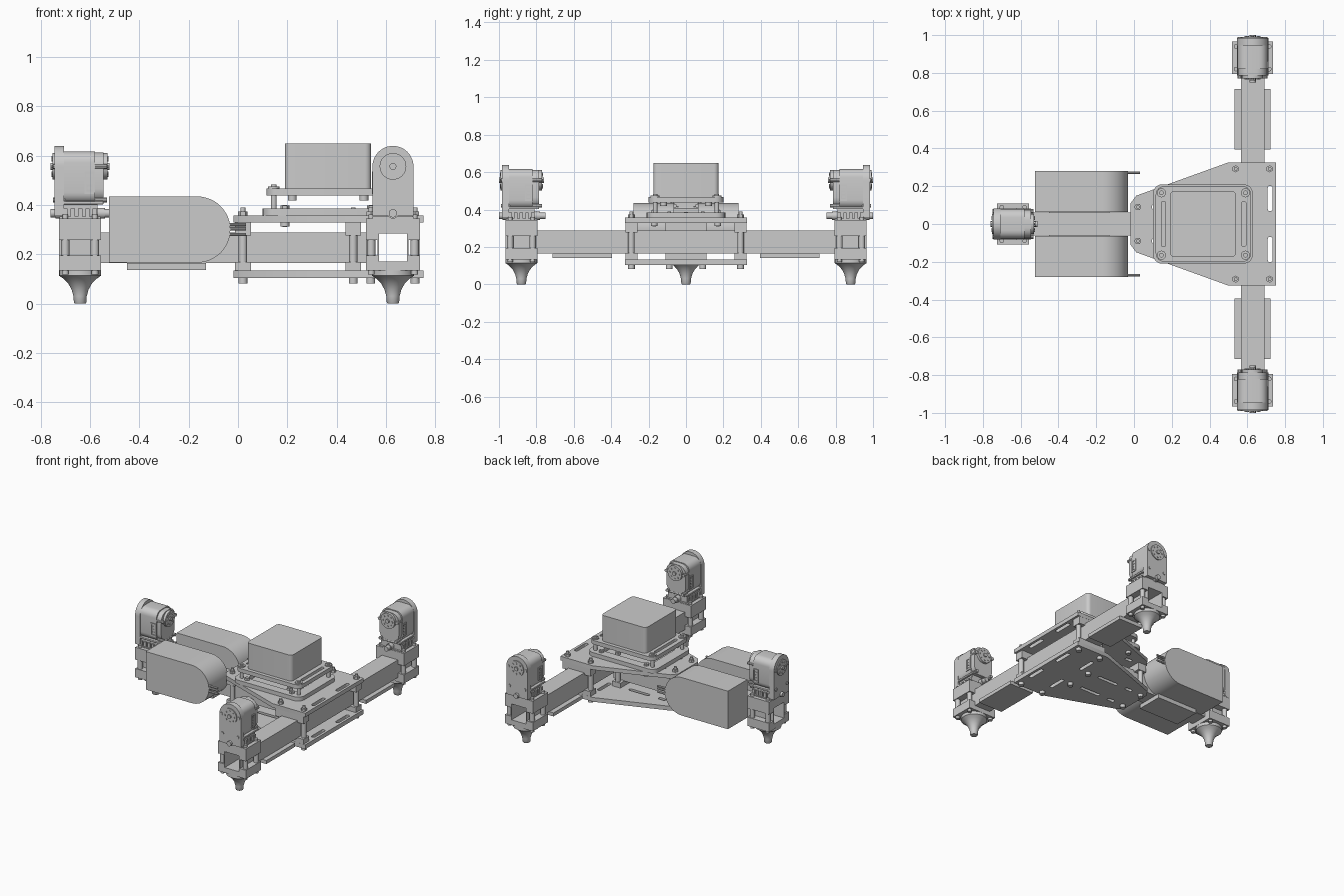
import bpy, bmesh
from math import pi, cos, sin, radians
from mathutils import Matrix, Vector

if "Cube" in bpy.data.objects:
    bpy.data.objects.remove(bpy.data.objects["Cube"])

I = Matrix.Identity(4)
ALONG_X = Matrix(((0, 0, 1, 0), (1, 0, 0, 0), (0, 1, 0, 0), (0, 0, 0, 1)))   # profile in (y, z)
ALONG_Y = Matrix(((1, 0, 0, 0), (0, 0, -1, 0), (0, 1, 0, 0), (0, 0, 0, 1)))  # profile in (x, z)


def finish(name, bm, M=I, bevel=0):
    bmesh.ops.remove_doubles(bm, verts=bm.verts, dist=1e-5)
    bmesh.ops.recalc_face_normals(bm, faces=bm.faces)
    me = bpy.data.meshes.new(name)
    bm.to_mesh(me)
    bm.free()
    me.transform(M)
    me.shade_smooth()
    me.set_sharp_from_angle(angle=radians(35))
    ob = bpy.data.objects.new(name, me)
    bpy.context.collection.objects.link(ob)
    if bevel:
        m = ob.modifiers.new("bevel", 'BEVEL')
        m.width, m.segments = bevel, 3
    return ob


def box(name, x, y, z, M=I, bevel=0):
    bm = bmesh.new()
    lo, hi = Vector((x[0], y[0], z[0])), Vector((x[1], y[1], z[1]))
    bmesh.ops.create_cube(bm, size=1, matrix=Matrix.Translation((lo + hi) / 2) @ Matrix.Diagonal((*(hi - lo), 1)))
    return finish(name, bm, M, bevel)


def lathe(name, prof, M=I, n=24):
    """Spin (radius, height) points about local z."""
    bm = bmesh.new()
    rings = [[bm.verts.new((r * cos(2 * pi * i / n), r * sin(2 * pi * i / n), z)) for i in range(n)] for r, z in prof]
    for a, b in zip(rings, rings[1:]):
        for i in range(n):
            bm.faces.new((a[i], a[(i + 1) % n], b[(i + 1) % n], b[i]))
    bm.faces.new(rings[0])
    bm.faces.new(rings[-1])
    return finish(name, bm, M)


def rod(name, p, r, h0, h1, M=I, axis=I, n=16):
    """Cylinder through point p from h0 to h1 along the chosen axis."""
    return lathe(name, [(r, h0), (r, h1)], M @ Matrix.Translation(p) @ axis, n)


def slab(name, loops, h0, h1, M=I):
    """Flat outline with holes, extruded from h0 to h1."""
    cu = bpy.data.curves.new(name, 'CURVE')
    cu.dimensions, cu.fill_mode, cu.extrude = '2D', 'BOTH', (h1 - h0) / 2
    for pts in loops:
        s = cu.splines.new('POLY')
        s.points.add(len(pts) - 1)
        for p, c in zip(s.points, pts):
            p.co = (c[0], c[1], 0, 1)
        s.use_cyclic_u = True
    tmp = bpy.data.objects.new("tmp", cu)
    bpy.context.collection.objects.link(tmp)
    dg = bpy.context.evaluated_depsgraph_get()
    me = bpy.data.meshes.new_from_object(tmp.evaluated_get(dg))
    bm = bmesh.new()
    bm.from_mesh(me)
    bpy.data.objects.remove(tmp)
    bpy.data.meshes.remove(me)
    return finish(name, bm, M @ Matrix.Translation((0, 0, (h0 + h1) / 2)))


def rrect(x0, x1, y0, y1, r=0, n=6):
    if not r:
        return [(x0, y0), (x1, y0), (x1, y1), (x0, y1)]
    corners = [(x1 - r, y1 - r, 0), (x0 + r, y1 - r, 1), (x0 + r, y0 + r, 2), (x1 - r, y0 + r, 3)]
    return [(cx + r * cos((q + i / n) * pi / 2), cy + r * sin((q + i / n) * pi / 2))
            for cx, cy, q in corners for i in range(n + 1)]


def arch(w, z0, zc):
    """Flat base with a semicircular top."""
    return [(-w, z0), (w, z0)] + [(w * cos(pi * i / 24), zc + w * sin(pi * i / 24)) for i in range(25)]


TZ, TH = 0.227, 0.062           # tube centre height and half width


def clamp(M, half, bot, top, lo, hi):
    """Split tube clamp: two U-shaped halves joined by posts."""
    a, w = TZ - TH, 0.109
    slab("clamp_upper", [[(-w, hi), (-TH, hi), (-TH, TZ + TH), (TH, TZ + TH), (TH, hi), (w, hi), (w, top), (-w, top)]],
         -half, half, M @ ALONG_X)
    slab("clamp_lower", [[(-w, bot), (w, bot), (w, lo), (TH, lo), (TH, a), (-TH, a), (-TH, lo), (-w, lo)]],
         -half, half, M @ ALONG_X)


def place(x, y, deg):
    return Matrix.Translation((x, y, 0)) @ Matrix.Rotation(radians(deg), 4, 'Z')


# square hollow tubes
for nm, h0, h1, M in (("long_tube", -0.965, 0.965, place(0.628, 0, 90)), ("centre_tube", -0.725, 0.52, I)):
    slab(nm, [rrect(-TH, TH, TZ - TH, TZ + TH), rrect(-0.056, 0.056, TZ - 0.056, TZ + 0.056)], h0, h1, M @ ALONG_X)

# body plates with slots
half = [(-0.018, 0.11), (0.012, 0.15), (0.497, 0.325), (0.752, 0.325)]
outline = [(x, -y) for x, y in half] + half[::-1]
slots = []
for s in (-1, 1):
    slots += [rrect(0.708, 0.734, s * 0.135 - 0.067, s * 0.135 + 0.067, 0.012),
              rrect(0.095, 0.15, s * 0.09 - 0.012, s * 0.09 + 0.012, 0.011)]
low_slots = slots + [rrect(0.22, 0.38, s * 0.09 - 0.012, s * 0.09 + 0.012, 0.011) for s in (-1, 1)]
low_slots += [rrect(0.52, 0.545, s * 0.15 - 0.065, s * 0.15 + 0.065, 0.012) for s in (-1, 1)]
slab("top_plate", [outline] + slots, 0.329, 0.357)
slab("bottom_plate", [outline] + low_slots, 0.104, 0.134)

# body clamps and their through bolts
for x, y, deg in ((0.02, 0, 0), (0.467, 0, 0), (0.628, -0.292, 90), (0.628, 0.292, 90)):
    M = place(x, y, deg)
    clamp(M, 0.032, 0.134, 0.329, 0.168, 0.276)
    for v in (-0.09, 0.09):
        rod("clamp_post", (0, v, 0), 0.017, 0.16, 0.285, M)
        rod("bolt_head", (0, v, 0), 0.018, 0.082, 0.104, M)
        rod("bolt_nut", (0, v, 0), 0.019, 0.357, 0.374, M, n=6)
        rod("bolt_tip", (0, v, 0), 0.010, 0.374, 0.39, M)

# instrument platform and box
slab("platform_ring", [rrect(0.10, 0.63, -0.21, 0.21, 0.05), rrect(0.175, 0.555, -0.15, 0.15, 0.04)], 0.357, 0.385)
up = [rrect(0.115, 0.62, -0.2, 0.2, 0.045), rrect(0.145, 0.168, -0.12, 0.12, 0.011), rrect(0.57, 0.593, -0.12, 0.12, 0.011)]
slab("platform_plate", up, 0.438, 0.466)
box_ob = slab("instrument_box", [rrect(0.19, 0.54, -0.175, 0.175, 0.025)], 0.466, 0.648)
for x in (0.145, 0.59):
    for y in (-0.165, 0.165):
        rod("lug_washer", (x, y, 0), 0.024, 0.466, 0.474)
        rod("lug_screw", (x, y, 0), 0.012, 0.385, 0.482)
for x in (0.22, 0.51):
    for y in (-0.12, 0.12):
        rod("platform_foot", (x, y, 0), 0.018, 0.418, 0.438)
for x in (0.19, 0.54):
    for y in (-0.17, 0.17):
        rod("platform_bolt", (x, y, 0), 0.009, 0.31, 0.40)
        rod("platform_nut", (x, y, 0), 0.018, 0.385, 0.398, n=6)
        rod("platform_bolt_head", (x, y, 0), 0.018, 0.312, 0.329)

# battery packs with terminal prongs
r = 0.134
pack = [(-0.523, 0.30 + r), (-0.523, 0.30 - r)] + [
    (-0.165 + r * cos(a), 0.30 + r * sin(a)) for a in [(-0.5 + i / 24) * pi for i in range(25)]]
for s in (-1, 1):
    slab("battery_pack", [pack], -0.108, 0.108, Matrix.Translation((0, s * 0.172, 0)) @ ALONG_Y)
    for z in (0.28, 0.303, 0.32):
        rod("terminal_prong", (0, s * 0.271, z), 0.007, -0.05, 0.032, axis=ALONG_X, n=10)

# trays under the tubes, cover on the centre tube
box("centre_tray", (-0.45, -0.13), (-0.095, 0.095), (0.136, 0.165))
for s in (-1, 1):
    box("arm_tray", (0.532, 0.722), sorted((s * 0.395, s * 0.715)), (0.14, 0.165))
box("tube_cover", (-0.4, -0.24), (-0.045, 0.045), (0.286, 0.293))

# three legs: local x points outward along the tube
for x, y, deg in ((0.628, -0.88, -90), (0.628, 0.88, 90), (-0.64, 0, 180)):
    M = place(x, y, deg)
    clamp(M, 0.085, 0.134, 0.345, 0.195, 0.258)
    for u in (-0.06, 0.06):
        for v in (-0.088, 0.088):
            rod("leg_post", (u, v, 0), 0.017, 0.18, 0.27, M)
            rod("leg_bolt_head", (u, v, 0), 0.014, 0.118, 0.134, M)
            rod("leg_bolt_tip", (u, v, 0), 0.012, 0.345, 0.36, M)
    lathe("foot", [(0.022, 0), (0.025, 0.004), (0.027, 0.03), (0.034, 0.056), (0.047, 0.08), (0.066, 0.1),
                   (0.085, 0.113), (0.085, 0.134)], M, 32)
    # hinge bracket
    box("hinge_base", (-0.083, 0.083), (-0.083, 0.083), (0.345, 0.352), M)
    box("hinge_block", (-0.07, 0.07), (-0.07, 0.07), (0.352, 0.41), M)
    for u in (-0.06, -0.03, 0, 0.03, 0.06):
        for s in (-1, 1):
            box("hinge_rib", (u - 0.009, u + 0.009), sorted((s * 0.065, s * 0.08)), (0.35, 0.385), M)
    rod("hinge_pin", (0, 0, 0.366), 0.017, -0.13, 0.12, M, ALONG_X)
    for s in (-1, 1):
        rod("hinge_washer", (0, 0, 0.366), 0.022, *sorted((s * 0.07, s * 0.1)), M, ALONG_X)
    # motor housing in layers
    zc, al = 0.556, M @ ALONG_X
    slab("motor_body", [rrect(-0.079, 0.079, 0.405, 0.617, 0.045)], -0.06, 0.085, al)
    slab("motor_front_plate", [arch(0.083, 0.355, zc)], 0.066, 0.104, al)
    slab("motor_back_plate", [rrect(-0.075, 0.075, 0.41, 0.612, 0.055)], -0.094, -0.06, al)
    box("motor_skirt", (-0.095, 0.1), (-0.083, 0.083), (0.402, 0.415), M, 0.003)
    for sg in (-1, 1):
        ends = sorted((sg * 0.085, sg * 0.111))
        rod("motor_horn", (0, 0, zc), 0.054, *ends, M, ALONG_X, 32)
        rod("horn_hub", (0, 0, zc), 0.014, *sorted((sg * 0.1, sg * 0.12)), M, ALONG_X)
        for i in range(8):
            a = i * pi / 4
            rod("horn_screw", (0, 0.037 * cos(a), zc + 0.037 * sin(a)), 0.006,
                *sorted((sg * 0.1, sg * 0.115)), M, ALONG_X, 8)
        for v, z in ((0.068, zc), (0.06, 0.42)):
            for s in (-1, 1):
                rod("housing_screw", (0, s * v, z), 0.011, *sorted((sg * 0.06, sg * 0.109)), M, ALONG_X, 10)
    # socket frame on both sides
    for s in (-1, 1):
        yy = s * 0.079
        slab("socket_frame", [rrect(-0.058, -0.018, 0.445, 0.535), rrect(-0.05, -0.026, 0.455, 0.525)],
             -0.005, 0.005, M @ Matrix.Translation((0, yy, 0)) @ ALONG_Y)
        for k in range(3):
            box("socket_pin", (-0.046, -0.03), sorted((s * 0.07, s * 0.082)),
                (0.462 + k * 0.02, 0.474 + k * 0.02), M)
